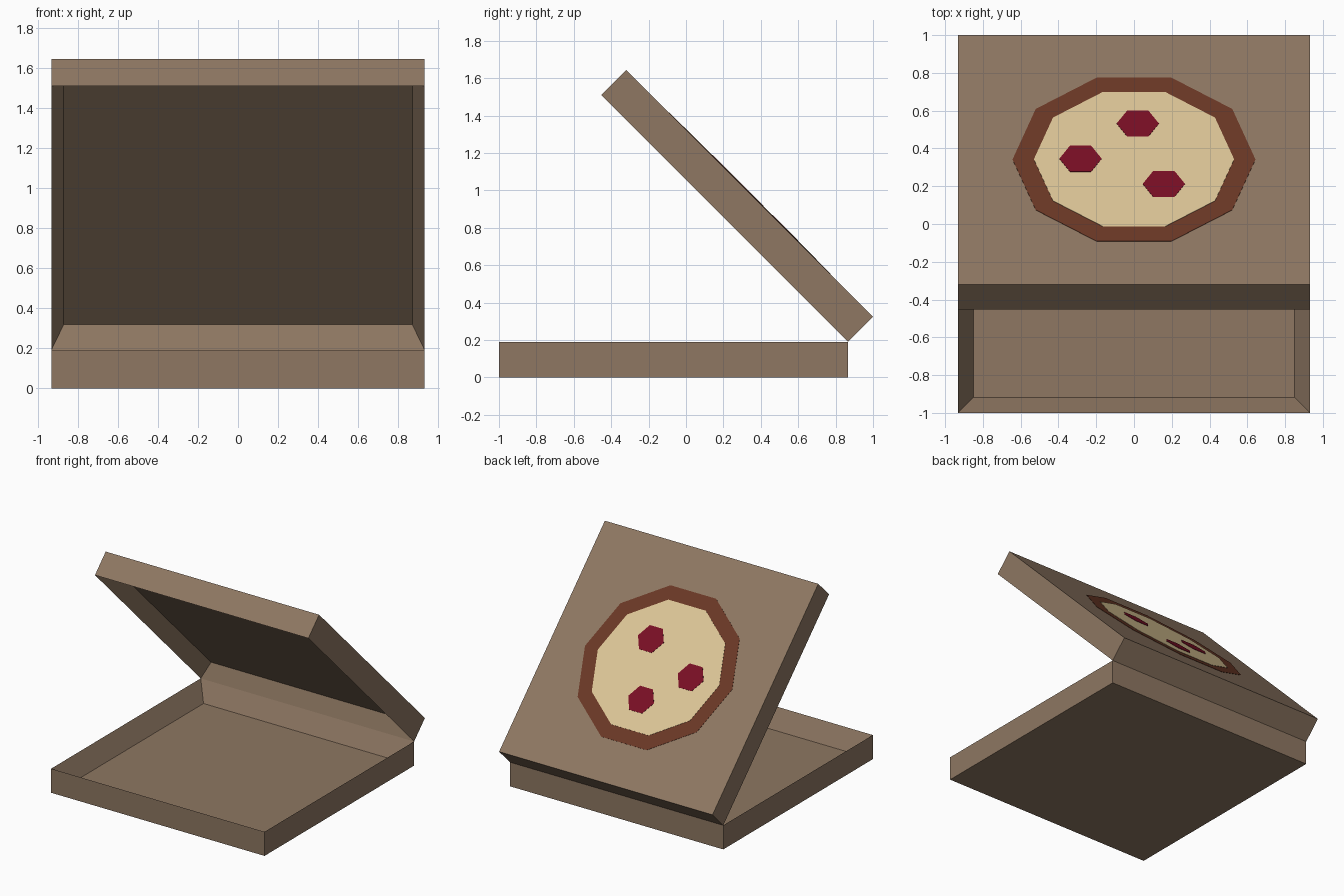
import bpy, bmesh, math
from mathutils import Matrix, Vector

if "Cube" in bpy.data.objects:
    bpy.data.objects.remove(bpy.data.objects["Cube"])

W, L, H = 0.932, 1.866, 0.19          # half width, length, tray depth
HINGE = Vector((0, 0.866, H))


def srgb(r, g, b):
    f = lambda c: c / 12.92 if c <= 0.04045 else ((c + 0.055) / 1.055) ** 2.4
    return (f(r / 255), f(g / 255), f(b / 255), 1)


def material(name, rgb):
    m = bpy.data.materials.new(name)
    m.diffuse_color = srgb(*rgb)
    m.use_nodes = True
    m.node_tree.nodes["Principled BSDF"].inputs["Base Color"].default_value = m.diffuse_color
    return m


cardboard = material("cardboard brown", (142, 119, 98))
crust_mat = material("crust brown", (106, 55, 37))
cheese_mat = material("cheese cream", (220, 197, 150))
pepperoni_mat = material("pepperoni red", (120, 14, 36))


def finish(bm, name, mat, matrix):
    bmesh.ops.recalc_face_normals(bm, faces=bm.faces)
    me = bpy.data.meshes.new(name)
    bm.to_mesh(me)
    bm.free()
    me.materials.append(mat)
    ob = bpy.data.objects.new(name, me)
    ob.matrix_world = matrix
    bpy.context.collection.objects.link(ob)
    return ob


def tray(name, inset, cavity, opening, matrix):
    """Box with its back edge on y = 0 and a sloped cavity in the top (1) or bottom (-1)."""
    bm = bmesh.new()
    bmesh.ops.create_cube(bm, size=1, matrix=Matrix.Translation((0, -L / 2, H / 2))
                          @ Matrix.Diagonal((2 * W, L, H, 1)))
    bm.normal_update()
    mouth = next(f for f in bm.faces if f.normal.z * opening > 0.9)
    # new floor loop, joined to the rim by sloping walls
    rim = list(mouth.verts)
    floor = []
    for v in rim:
        x = math.copysign(W - inset, v.co.x)
        y = -inset if v.co.y > -L / 2 else -L + inset
        floor.append(bm.verts.new((x, y, v.co.z - opening * cavity)))
    bm.faces.remove(mouth)
    for i in range(4):
        j = (i + 1) % 4
        bm.faces.new((rim[i], rim[j], floor[j], floor[i]))
    bm.faces.new(floor)
    return finish(bm, name, cardboard, matrix)


def plate(name, sides, radius, x, y, thick, mat, matrix):
    """Thin polygon lying on the lid's outer face."""
    bm = bmesh.new()
    bmesh.ops.create_circle(bm, cap_ends=True, segments=sides, radius=radius)
    # a corner points along x
    bmesh.ops.rotate(bm, verts=bm.verts, matrix=Matrix.Rotation(math.pi / 2, 3, 'Z'))
    bmesh.ops.translate(bm, verts=bm.verts, vec=(x, y - L / 2, H))
    top = bmesh.ops.extrude_face_region(bm, geom=bm.faces[:])
    bmesh.ops.translate(bm, vec=(0, 0, thick),
                        verts=[g for g in top["geom"] if isinstance(g, bmesh.types.BMVert)])
    # drop the hidden underside
    bm.normal_update()
    bottom = [f for f in bm.faces if all(abs(v.co.z - H) < 1e-6 for v in f.verts)]
    bmesh.ops.delete(bm, geom=bottom, context='FACES_ONLY')
    return finish(bm, name, mat, matrix)


# box base and open lid
tray("box_base", 0.082, 0.145, 1, Matrix.Translation((0, HINGE.y, 0)))
lid = Matrix.Translation(HINGE) @ Matrix.Rotation(math.radians(-45), 4, 'X')
tray("box_lid", 0.062, 0.12, -1, lid)

# pizza picture on the lid
plate("pizza_crust", 10, 0.643, 0, 0, 0.002, crust_mat, lid)
plate("pizza_cheese", 10, 0.53, 0, 0, 0.004, cheese_mat, lid)
for n, (x, y) in enumerate([(0.02, 0.265), (-0.283, 0.002), (0.158, -0.187)]):
    plate(f"pepperoni_{n + 1}", 6, 0.112, x, y, 0.006, pepperoni_mat, lid)
